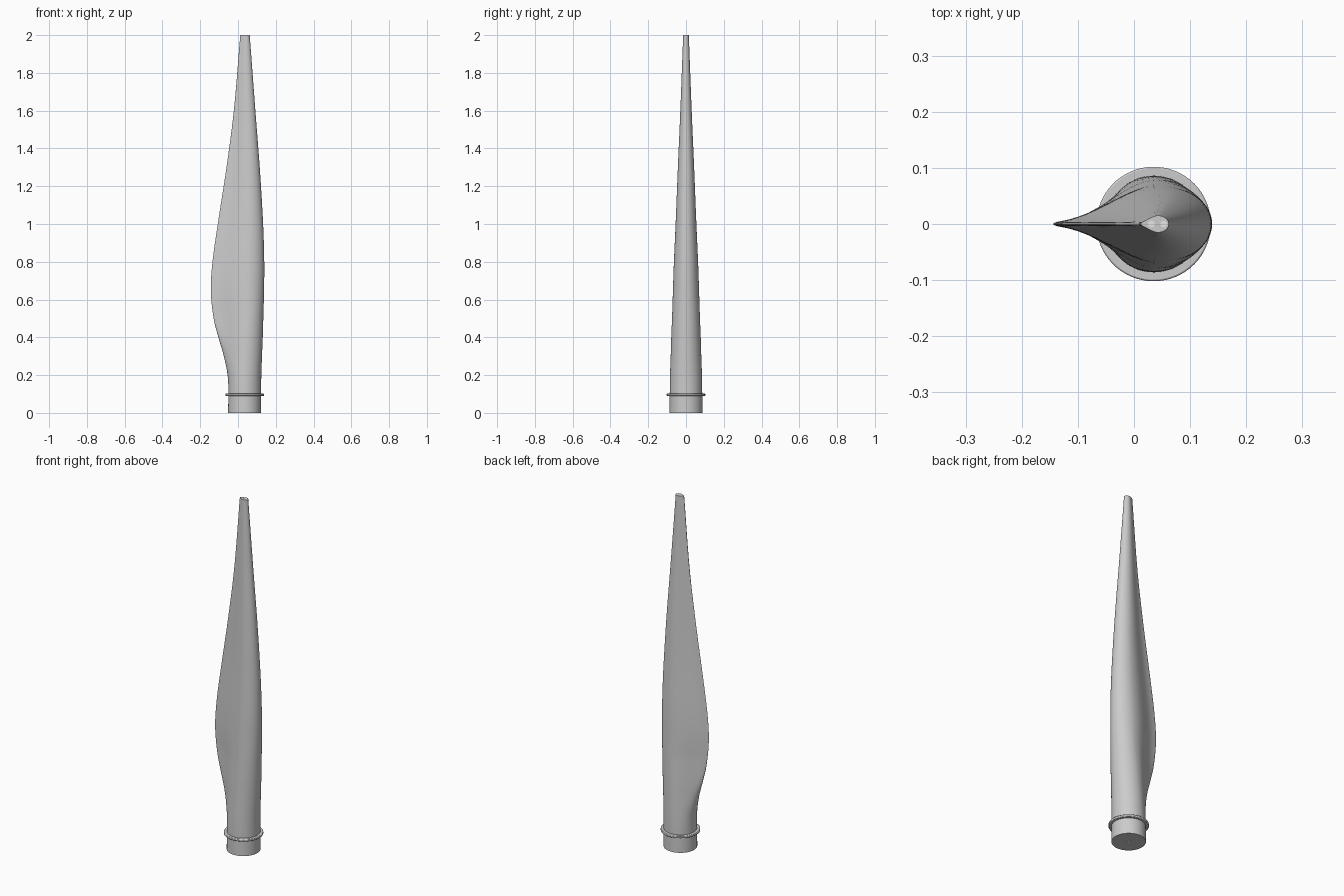
import bpy
import bmesh
from math import pi, cos, sin, sqrt, radians

default_cube = bpy.data.objects.get("Cube")
if default_cube:
    bpy.data.objects.remove(default_cube, do_unlink=True)


def make_material(name, value):
    material = bpy.data.materials.new(name)
    material.use_nodes = True
    colour = (value, value, value, 1)
    material.diffuse_color = colour
    material.node_tree.nodes["Principled BSDF"].inputs["Base Color"].default_value = colour
    return material


grey = make_material("light grey", 0.6)
white = make_material("white", 1.0)
ROOT_X = 0.035
SIDES = 64

# Blade stations: height, trailing edge x, leading edge x, half thickness
STATIONS = [
    (0.0, -0.052, 0.122, 0.087),
    (0.18, -0.053, 0.123, 0.085),
    (0.3, -0.075, 0.127, 0.081),
    (0.4, -0.104, 0.131, 0.078),
    (0.5, -0.129, 0.134, 0.074),
    (0.65, -0.144, 0.138, 0.069),
    (0.8, -0.135, 0.139, 0.064),
    (1.0, -0.107, 0.133, 0.055),
    (1.3, -0.061, 0.115, 0.043),
    (1.6, -0.022, 0.092, 0.03),
    (2.0, 0.012, 0.062, 0.015),
]


def smooth_step(value):
    value = min(max(value, 0), 1)
    return value * value * (3 - 2 * value)


def slope(index, column):
    low = STATIONS[max(index - 1, 0)]
    high = STATIONS[min(index + 1, len(STATIONS) - 1)]
    return (high[column] - low[column]) / (high[0] - low[0])


def station_at(z):
    """Smooth cubic interpolation between the blade stations."""
    i = 0
    while i < len(STATIONS) - 2 and z > STATIONS[i + 1][0]:
        i += 1
    a, b = STATIONS[i], STATIONS[i + 1]
    span = b[0] - a[0]
    t = (z - a[0]) / span
    s = smooth_step(t)
    return [a[c] * (1 - s) + b[c] * s
            + span * t * (1 - t) * ((1 - t) * slope(i, c) - t * slope(i + 1, c))
            for c in (1, 2, 3)]


def section(z):
    """Round at the root, blending into a teardrop with a thin trailing edge."""
    trail, lead, half = station_at(z)
    foil = smooth_step((z - 0.12) / 0.45) * (1 - 0.4 * smooth_step(z - 1))
    centre = (trail + lead) / 2 + foil * (lead - trail) * 0.2
    points = []
    for k in range(SIDES):
        angle = 2 * pi * k / SIDES
        u, y = cos(angle), sin(angle)
        if u >= 0:
            x = centre + u * (lead - centre)
        else:
            x = centre + u * (centre - trail)
            cusp = (0.08 + 0.46 * (1 + cos(pi * u))) * sqrt(max(0, 1 - u ** 16))
            side = 1 if y > 0 else -1
            y = y * (1 - foil) + side * cusp * foil
        points.append((x, half * y, z))
    return points


def finish(bm, name, material):
    bmesh.ops.recalc_face_normals(bm, faces=bm.faces)
    mesh = bpy.data.meshes.new(name)
    bm.to_mesh(mesh)
    bm.free()
    mesh.materials.append(material)
    obj = bpy.data.objects.new(name, mesh)
    bpy.context.collection.objects.link(obj)
    bpy.ops.object.select_all(action="DESELECT")
    obj.select_set(True)
    bpy.context.view_layer.objects.active = obj
    bpy.ops.object.shade_smooth_by_angle(angle=radians(35))
    return obj


def loft(name, rings, material):
    bm = bmesh.new()
    loops = [[bm.verts.new(p) for p in ring] for ring in rings]
    for low, high in zip(loops, loops[1:]):
        for k in range(len(low)):
            n = (k + 1) % len(low)
            bm.faces.new((low[k], low[n], high[n], high[k]))
    bm.faces.new(loops[0])
    bm.faces.new(loops[-1])
    return finish(bm, name, material)


def disc(name, x, z, radius, height, material):
    rings = [[(x + radius * cos(2 * pi * k / SIDES), radius * sin(2 * pi * k / SIDES), level)
              for k in range(SIDES)] for level in (z, z + height)]
    return loft(name, rings, material)


# Blade with its round root
STEPS = 80
loft("blade", [section(2 * i / STEPS) for i in range(STEPS + 1)], grey)

# Root flange with softened rim
flange = disc("root_flange", ROOT_X, 0.089, 0.102, 0.013, grey)
bevel = flange.modifiers.new("soft rim", "BEVEL")
bevel.width = 0.003
bevel.segments = 2

# Small round marks on the tip and under the root
for label, x in (("trailing", 0.031), ("leading", 0.053)):
    disc("tip_hole_" + label, x, 1.998, 0.006, 0.003, white)
disc("root_hole", ROOT_X, -0.001, 0.01, 0.003, white)
